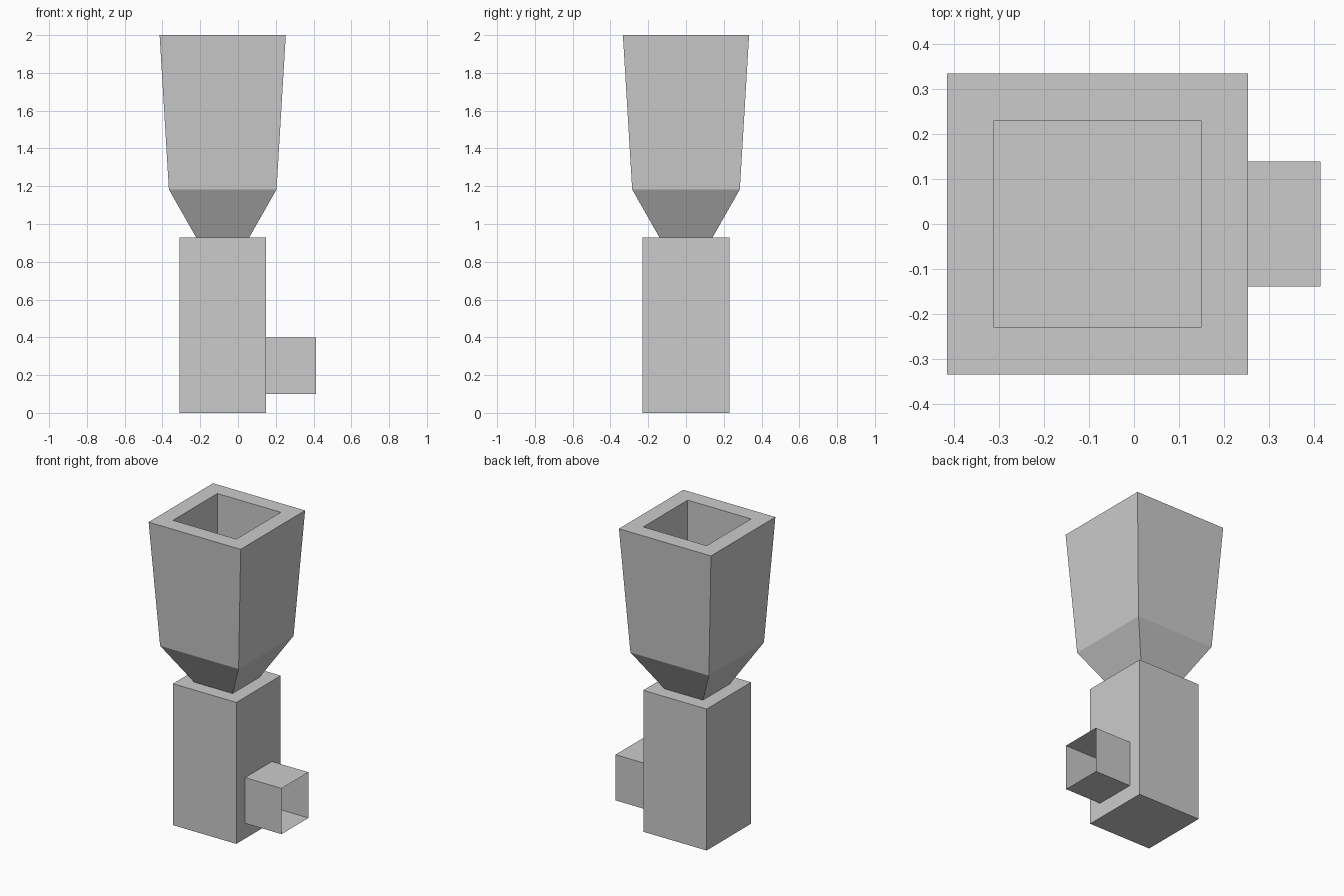
import bpy
import bmesh

cube = bpy.data.objects.get("Cube")
if cube:
    bpy.data.objects.remove(cube, do_unlink=True)

AXIS_X = -0.081  # shared vertical axis of tower and hopper

grey = bpy.data.materials.new("plain_grey")
grey.use_nodes = True
colour = (0.6, 0.6, 0.6, 1)
grey.diffuse_color = colour
grey.node_tree.nodes["Principled BSDF"].inputs["Base Color"].default_value = colour


def square_loft(name, sections):
    """Closed solid through square sections given as (half width, height)."""
    bm = bmesh.new()
    rings = []
    for half, z in sections:
        rings.append([bm.verts.new((AXIS_X + sx * half, sy * half, z))
                      for sx, sy in ((-1, -1), (1, -1), (1, 1), (-1, 1))])
    for low, high in zip(rings, rings[1:]):
        for i in range(4):
            j = (i + 1) % 4
            bm.faces.new((low[i], low[j], high[j], high[i]))
    bm.faces.new(rings[0][::-1])
    bm.faces.new(rings[-1])
    return finish(name, bm)


def finish(name, bm):
    mesh = bpy.data.meshes.new(name)
    bm.to_mesh(mesh)
    bm.free()
    mesh.materials.append(grey)
    obj = bpy.data.objects.new(name, mesh)
    bpy.context.collection.objects.link(obj)
    return obj


# Square base tower
square_loft("tower", [(0.23, 0), (0.23, 0.928)])

# Flared hopper: outside, flat rim, then straight well down to its floor
square_loft("hopper", [(0.14, 0.928), (0.285, 1.183), (0.334, 2),
                       (0.23, 2), (0.23, 1.2)])

# Thin open-ended spout on the left side
x0, x1, half, z0, z1 = 0.149, 0.414, 0.139, 0.1, 0.4
bm = bmesh.new()
corners = [(-half, z0), (half, z0), (half, z1), (-half, z1)]
inner = [bm.verts.new((x0, y, z)) for y, z in corners]
outer = [bm.verts.new((x1, y, z)) for y, z in corners]
for i in range(4):
    j = (i + 1) % 4
    bm.faces.new((inner[j], inner[i], outer[i], outer[j]))
bmesh.ops.recalc_face_normals(bm, faces=bm.faces)
finish("spout", bm)
